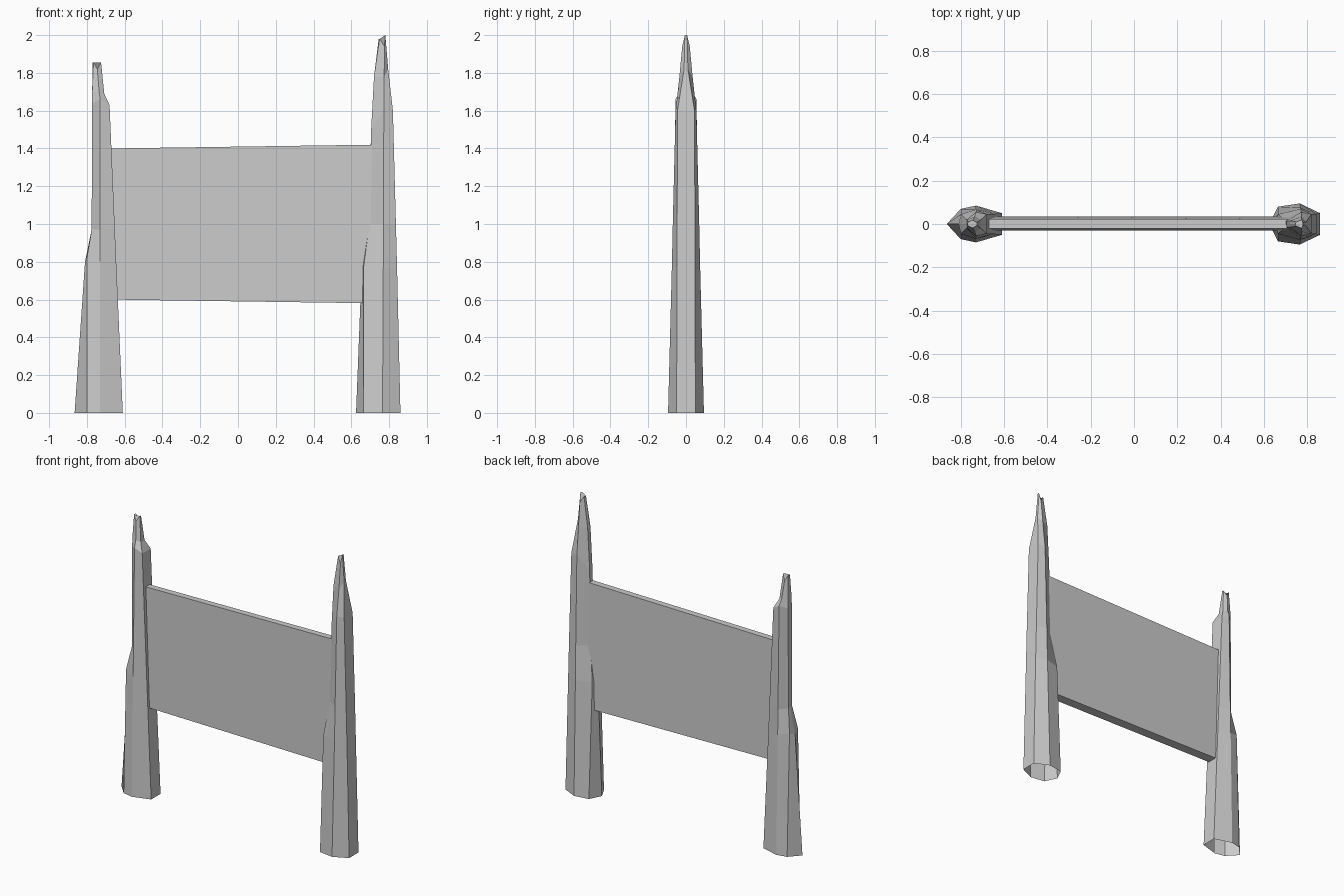
import bpy
import bmesh

cube = bpy.data.objects.get("Cube")
if cube:
    bpy.data.objects.remove(cube, do_unlink=True)

grey = bpy.data.materials.new("light_grey")
grey.use_nodes = True
COLOR = (0.6, 0.6, 0.6, 1)
grey.diffuse_color = COLOR
grey.node_tree.nodes["Principled BSDF"].inputs["Base Color"].default_value = COLOR


def finish(name, bm):
    bmesh.ops.recalc_face_normals(bm, faces=bm.faces[:])
    mesh = bpy.data.meshes.new(name)
    bm.to_mesh(mesh)
    bm.free()
    mesh.materials.append(grey)
    obj = bpy.data.objects.new(name, mesh)
    bpy.context.collection.objects.link(obj)
    return obj


def carved_post(name, columns):
    """Loft a seven-sided stake from its ridge and three half-profile edges."""
    ridge, *sides = columns
    mirrored = [[(x, -y, z) for x, y, z in col] for col in reversed(sides)]
    bm = bmesh.new()
    cols = [[bm.verts.new(p) for p in col] for col in [ridge] + sides + mirrored]
    for i, col in enumerate(cols):
        nxt = cols[(i + 1) % len(cols)]
        for k in range(len(col) - 1):
            bm.faces.new((col[k], nxt[k], nxt[k + 1], col[k + 1]))
    # Closed tip, open foot
    bm.faces.new([col[-1] for col in cols])
    return finish(name, bm)


# Shorter post with a notched top
carved_post("right_post", [
    [(-.865, 0, 0), (-.81, 0, .8), (-.775, 0, .97), (-.772, 0, 1.64), (-.772, 0, 1.7), (-.77, 0, 1.855)],
    [(-.8, .07, 0), (-.8, .045, .82), (-.775, .02, .97), (-.772, .02, 1.64), (-.772, .018, 1.7), (-.765, .01, 1.855)],
    [(-.73, .085, 0), (-.73, .07, .8), (-.73, .067, .97), (-.73, .055, 1.66), (-.735, .035, 1.7), (-.745, .018, 1.82)],
    [(-.61, .05, 0), (-.645, .047, .8), (-.652, .047, .97), (-.68, .045, 1.63), (-.708, .02, 1.69), (-.725, .006, 1.855)],
])

# Taller post with a long pointed top
carved_post("left_post", [
    [(.625, 0, 0), (.655, 0, .77), (.69, 0, 1), (.705, 0, 1.5), (.72, 0, 1.78), (.745, 0, 1.98)],
    [(.665, .08, 0), (.665, .045, .77), (.695, .02, 1), (.705, .015, 1.5), (.72, .015, 1.78), (.75, .01, 1.98)],
    [(.765, .095, 0), (.769, .075, .77), (.77, .07, 1), (.772, .055, 1.6), (.774, .035, 1.78), (.775, .02, 1.94)],
    [(.86, .05, 0), (.842, .047, .77), (.836, .047, 1), (.82, .045, 1.6), (.795, .01, 1.82), (.78, .006, 2)],
])

# Board between the posts, thicker at its lower edge and taller at one end
bm = bmesh.new()
ends = []
for x, low, high in ((-.67, .6, 1.4), (.735, .58, 1.42)):
    section = ((-.03, low), (.035, low), (.022, high), (-.02, high))
    ends.append([bm.verts.new((x, y, z)) for y, z in section])
a, b = ends
bm.faces.new(a)
bm.faces.new(b)
for i in range(4):
    j = (i + 1) % 4
    bm.faces.new((a[i], a[j], b[j], b[i]))
finish("sign_board", bm)
